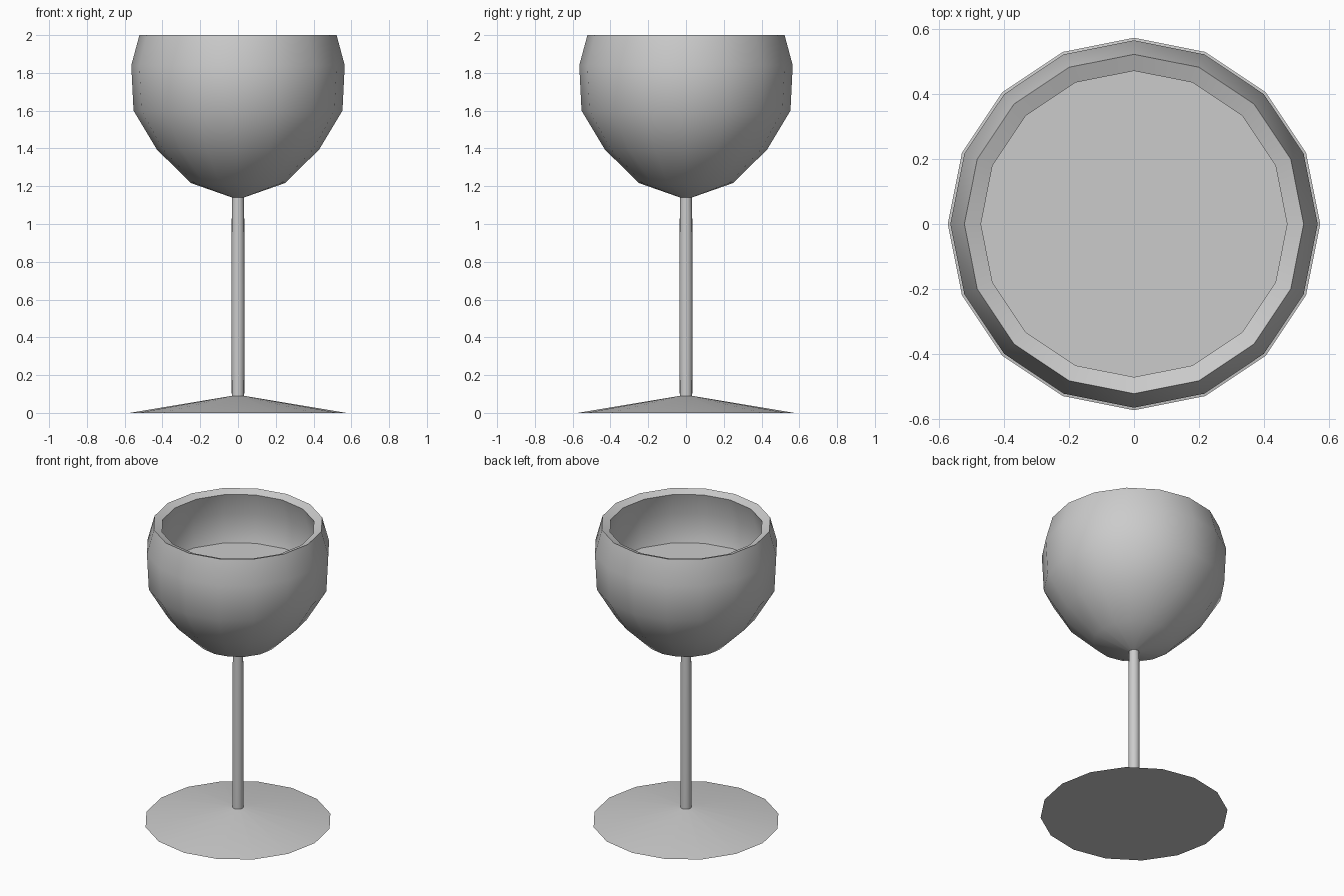
import bpy, bmesh
from math import cos, sin, tau, radians

if "Cube" in bpy.data.objects:
    bpy.data.objects.remove(bpy.data.objects["Cube"])

SIDES = 16


def lathe(name, profile):
    """Revolve (radius, z) points around z; zero radius closes to a pole."""
    bm = bmesh.new()
    rings = []
    for r, z in profile:
        n = 1 if r == 0 else SIDES
        rings.append([bm.verts.new((r * cos(tau * i / SIDES), r * sin(tau * i / SIDES), z))
                      for i in range(n)])
    for a, b in zip(rings, rings[1:]):
        for i in range(SIDES):
            j = (i + 1) % SIDES
            quad = [a[i % len(a)], a[j % len(a)], b[j % len(b)], b[i % len(b)]]
            bm.faces.new(list(dict.fromkeys(quad)))
    bmesh.ops.recalc_face_normals(bm, faces=bm.faces)
    mesh = bpy.data.meshes.new(name)
    bm.to_mesh(mesh)
    bm.free()
    obj = bpy.data.objects.new(name, mesh)
    bpy.context.collection.objects.link(obj)
    bpy.ops.object.select_all(action='DESELECT')
    obj.select_set(True)
    bpy.context.view_layer.objects.active = obj
    bpy.ops.object.shade_smooth_by_angle(angle=radians(40))
    return obj


# Shallow conical foot with a flat underside
lathe("foot", [(0, 0), (0.573, 0), (0.033, 0.09), (0, 0.09)])

# Thin stem, tapering very slightly upward
lathe("stem", [(0, 0.08), (0.033, 0.08), (0.035, 0.57), (0.033, 1.05), (0.031, 1.15), (0, 1.15)])

# Thick-walled bowl: outer wall, inward-sloping rim, inner wall
lathe("bowl", [(0, 1.135), (0.03, 1.14), (0.25, 1.217), (0.43, 1.395), (0.553, 1.60),
               (0.565, 1.84), (0.522, 2.0),
               (0.471, 1.98), (0.51, 1.835), (0.50, 1.62), (0.39, 1.435),
               (0.22, 1.267), (0, 1.19)])

# Drink filling the lower part of the bowl
lathe("drink", [(0, 1.195), (0.217, 1.27), (0.387, 1.438), (0.498, 1.622),
                (0.50, 1.64), (0, 1.64)])
